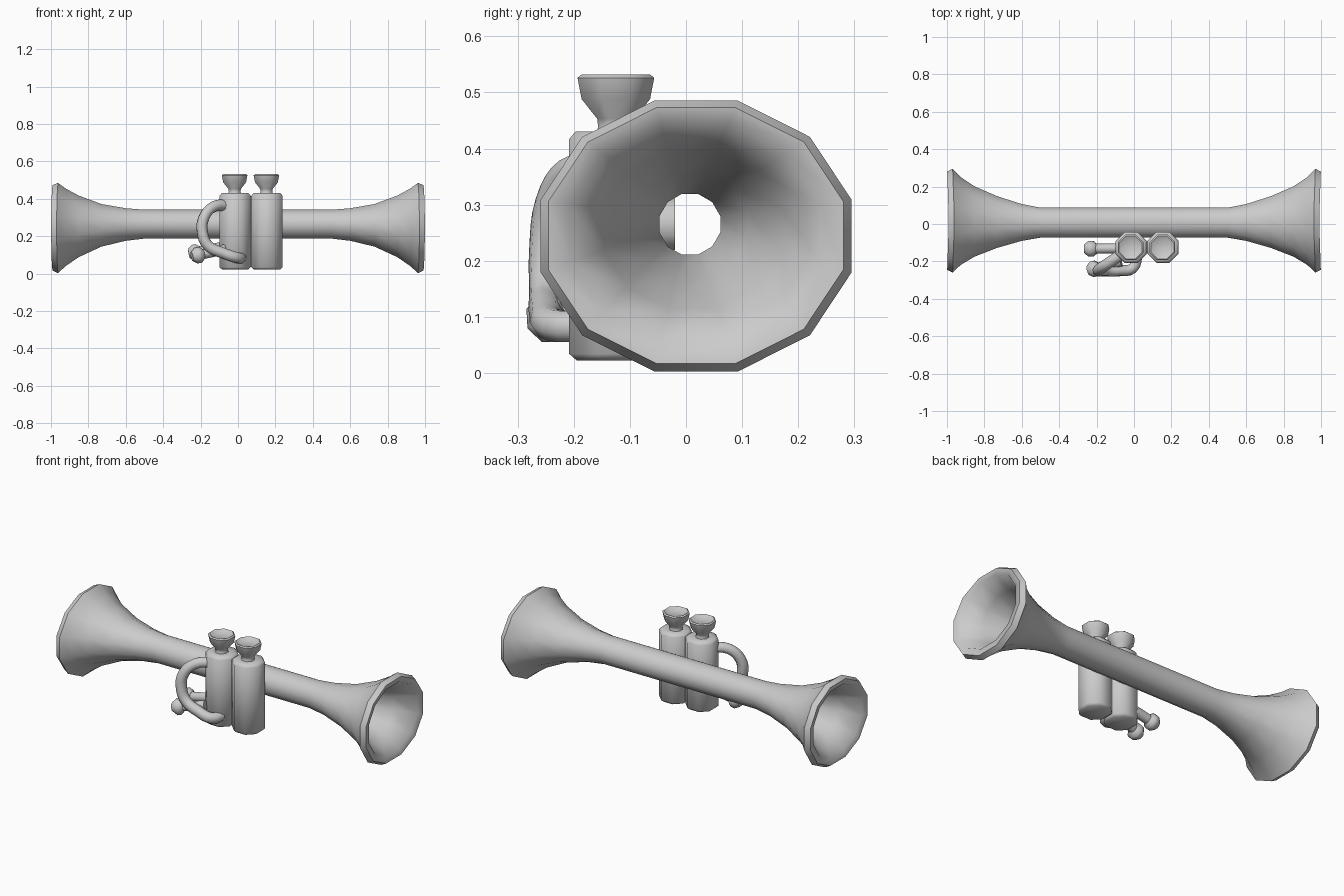
import bpy, bmesh, math
from mathutils import Matrix, Vector

if "Cube" in bpy.data.objects:
    bpy.data.objects.remove(bpy.data.objects["Cube"], do_unlink=True)

metal = bpy.data.materials.new("grey metal")
metal.use_nodes = True
GREY = (0.6, 0.6, 0.6, 1)
metal.diffuse_color = GREY
metal.node_tree.nodes["Principled BSDF"].inputs["Base Color"].default_value = GREY


def finish(obj, angle):
    """Give the part its colour and shading."""
    obj.data.materials.clear()
    obj.data.materials.append(metal)
    bpy.ops.object.select_all(action="DESELECT")
    obj.select_set(True)
    bpy.context.view_layer.objects.active = obj
    bpy.ops.object.shade_smooth_by_angle(angle=math.radians(angle))


def skin(name, rings, angle, closed=False):
    """Join successive rings of points; cap the ends unless the loop closes."""
    bm = bmesh.new()
    loops = [[bm.verts.new(p) for p in ring] for ring in rings]
    sides = len(loops[0])
    pairs = list(zip(loops, loops[1:]))
    if closed:
        pairs.append((loops[-1], loops[0]))
    for a, b in pairs:
        for i in range(sides):
            j = (i + 1) % sides
            bm.faces.new((a[i], a[j], b[j], b[i]))
    if not closed:
        bm.faces.new(loops[0])
        bm.faces.new(loops[-1])
    bmesh.ops.recalc_face_normals(bm, faces=bm.faces)
    mesh = bpy.data.meshes.new(name)
    bm.to_mesh(mesh)
    bm.free()
    obj = bpy.data.objects.new(name, mesh)
    bpy.context.collection.objects.link(obj)
    finish(obj, angle)
    return obj


def lathe(name, profile, base, direction=(0, 0, 1), sides=8, angle=50):
    """Turn (radius, height) points about an axis starting at base."""
    turn = Vector(direction).to_track_quat("Z", "Y").to_matrix().to_4x4()
    place = Matrix.Translation(base) @ turn
    rings = []
    for r, h in profile:
        steps = [math.tau * (i + 0.5) / sides for i in range(sides)]
        rings.append([place @ Vector((r * math.cos(a), r * math.sin(a), h)) for a in steps])
    return skin(name, rings, angle)


def pipe(name, points, radius):
    """Sweep a round tube along a smooth path."""
    curve = bpy.data.curves.new(name, "CURVE")
    curve.dimensions = "3D"
    curve.bevel_depth = radius
    curve.bevel_resolution = 2
    curve.resolution_u = 4
    curve.use_fill_caps = True
    spline = curve.splines.new("BEZIER")
    spline.bezier_points.add(len(points) - 1)
    for bp, co in zip(spline.bezier_points, points):
        bp.co = co
        bp.handle_left_type = bp.handle_right_type = "AUTO"
    obj = bpy.data.objects.new(name, curve)
    bpy.context.collection.objects.link(obj)
    bpy.ops.object.select_all(action="DESELECT")
    obj.select_set(True)
    bpy.context.view_layer.objects.active = obj
    bpy.ops.object.convert(target="MESH")
    finish(bpy.context.object, 60)


# Hollow horn with a flared bell at each end: x, half width, half height
outer = [(0.5, 0.083, 0.080), (0.60, 0.102, 0.090), (0.73, 0.143, 0.118),
         (0.85, 0.195, 0.170), (0.92, 0.243, 0.215), (0.96, 0.287, 0.250)]
inner = [(0.99, 0.272, 0.236), (0.985, 0.232, 0.202), (0.88, 0.165, 0.145),
         (0.72, 0.105, 0.095), (0.55, 0.056, 0.056)]
half = outer + inner
profile = half + [(-x, w, h) for x, w, h in reversed(half)]
rings = []
for x, w, h in profile:
    flare = min(1, max(0, (w - 0.08) / 0.2))
    cy, cz = 0.007 + 0.011 * flare, 0.265 - 0.021 * flare
    ring = []
    for i in range(12):
        a = math.tau * (i + 0.5) / 12
        y, z = w * math.cos(a), h * math.sin(a)
        lean = math.copysign(0.035 * y, x) * flare   # rims toe in at the front
        ring.append((x + lean, cy + y, cz + z))
    rings.append(ring)
skin("double_horn", rings, 55, closed=True)

# Two valve casings with dished push buttons
casing = [(0.075, 0), (0.09, 0.012), (0.09, 0.395), (0.078, 0.408), (0.035, 0.408)]
button = [(0.045, 0), (0.034, 0.03), (0.036, 0.045), (0.066, 0.08),
          (0.074, 0.118), (0.066, 0.124), (0.045, 0.112)]
for side, x in (("right", -0.015), ("left", 0.155)):
    lathe(side + "_valve_casing", casing, (x, -0.125, 0.022))
    lathe(side + "_valve_button", button, (x - 0.003, -0.125, 0.408))

# Web joining the casings, and short links to the horn
lathe("valve_web", [(0.035, 0), (0.035, 0.38)], (0.07, -0.125, 0.035))
for side, x in (("right", -0.015), ("left", 0.155)):
    lathe(side + "_valve_link", [(0.05, 0), (0.05, 0.1)], (x, -0.12, 0.265), (0, 1, 0))

# Looped side tube
pipe("loop_tube", [(-0.05, -0.15, 0.365), (-0.13, -0.205, 0.358), (-0.182, -0.24, 0.30),
                   (-0.19, -0.25, 0.22), (-0.16, -0.25, 0.15), (-0.08, -0.25, 0.11),
                   (-0.005, -0.235, 0.085), (0.02, -0.16, 0.085)], 0.03)

# Two short tubes ending in knobs
knob = [(0.028, 0), (0.046, 0.02), (0.046, 0.04), (0.026, 0.065)]
for name, root, tip in (("front", (-0.07, -0.2, 0.13), (-0.185, -0.232, 0.105)),
                        ("rear", (-0.05, -0.13, 0.15), (-0.2, -0.132, 0.12))):
    pipe(name + "_knob_stem", [root, tip], 0.027)
    lathe(name + "_knob", knob, tip, Vector(tip) - Vector(root))
